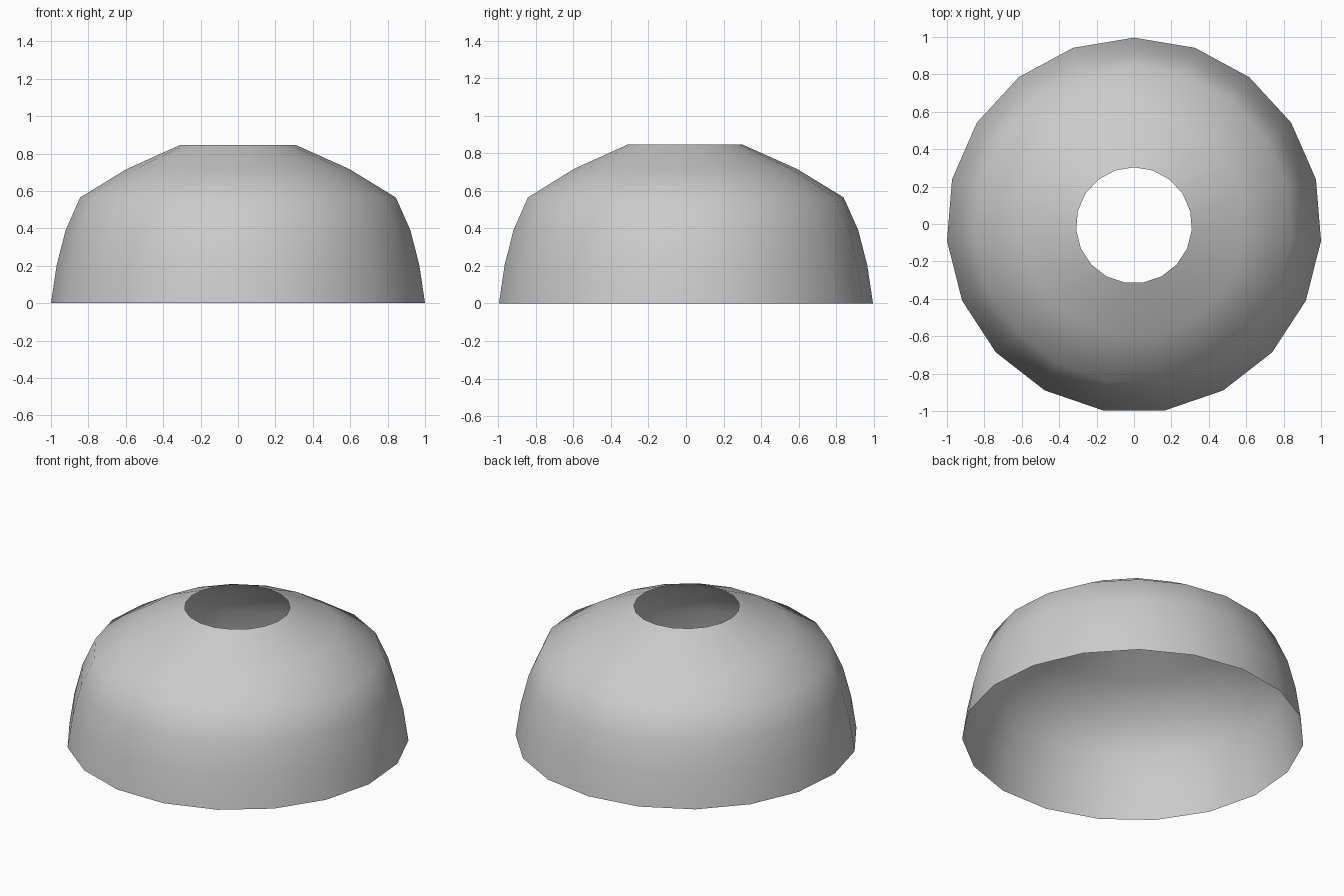
import bpy
import bmesh
from math import sin, cos, tau

if "Cube" in bpy.data.objects:
    bpy.data.objects.remove(bpy.data.objects["Cube"])

SIDES = 19
Y_SHIFT = -0.007  # centres the odd-sided outline
PROFILE = [(1.0034, 0.0), (0.973, 0.203), (0.925, 0.39),
           (0.847, 0.565), (0.598, 0.717), (0.31, 0.846)]

# Open dome shell: stacked rings, open at the base and at the top hole
bm = bmesh.new()
rings = [[bm.verts.new((r * sin(tau * i / SIDES), r * cos(tau * i / SIDES) + Y_SHIFT, z))
          for i in range(SIDES)] for r, z in PROFILE]
for low, high in zip(rings, rings[1:]):
    for i in range(SIDES):
        j = (i + 1) % SIDES
        face = bm.faces.new((low[j], low[i], high[i], high[j]))
        face.smooth = True

mesh = bpy.data.meshes.new("dome_shell")
bm.to_mesh(mesh)
bm.free()
dome = bpy.data.objects.new("dome_shell", mesh)
bpy.context.collection.objects.link(dome)
